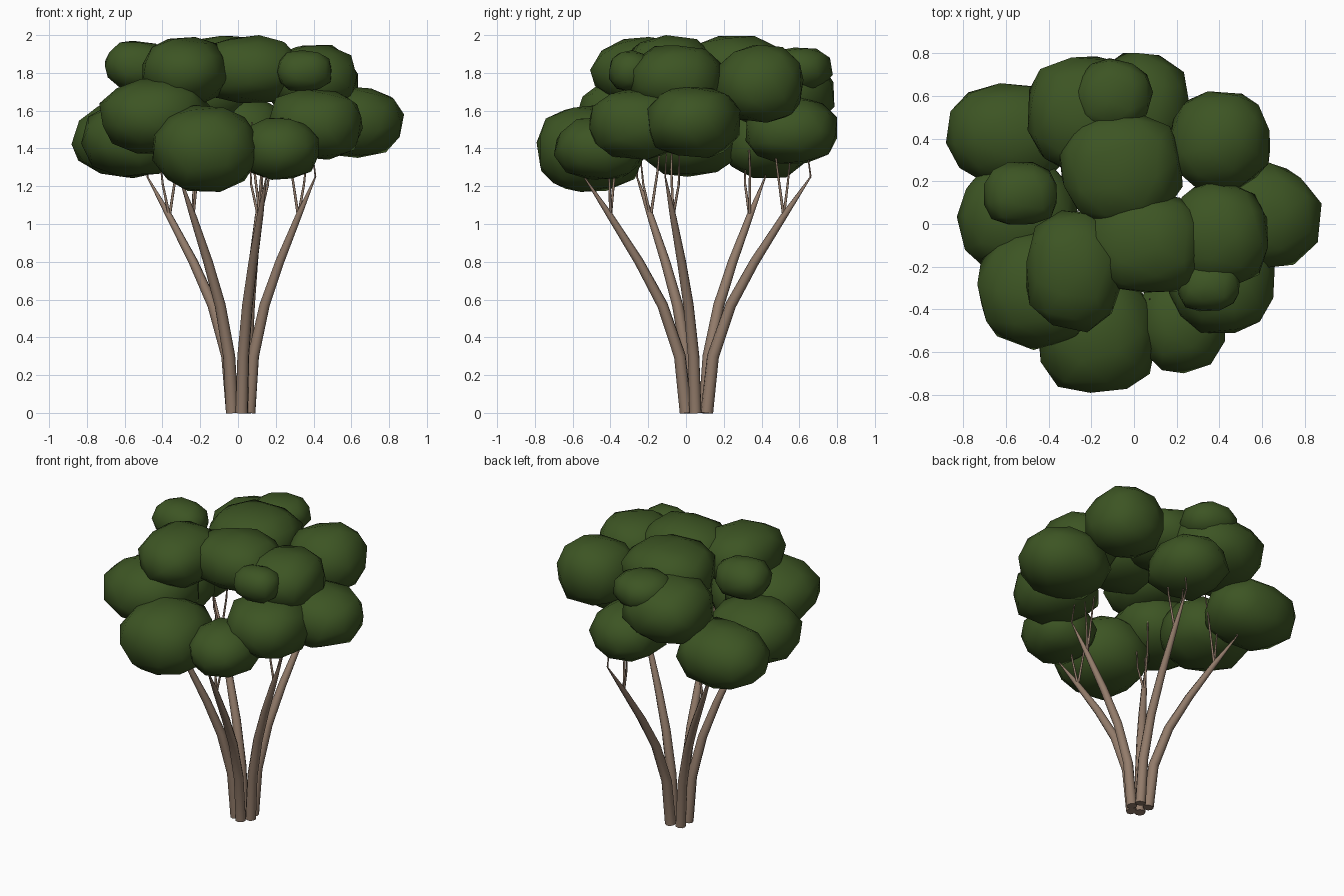
import bpy, bmesh, math, random
from mathutils import Vector, Euler

random.seed(4)
cube = bpy.data.objects.get("Cube")
if cube:
    bpy.data.objects.remove(cube)


def material(name, rgb):
    m = bpy.data.materials.new(name)
    m.use_nodes = True
    m.diffuse_color = (*rgb, 1)
    bsdf = m.node_tree.nodes["Principled BSDF"]
    bsdf.inputs["Base Color"].default_value = (*rgb, 1)
    bsdf.inputs["Roughness"].default_value = 0.9
    return m


LEAF = material("leaf green", (0.046, 0.09, 0.017))
BARK = material("bark brown", (0.29, 0.2, 0.145))


def smooth(ob, degrees):
    bpy.ops.object.select_all(action='DESELECT')
    ob.select_set(True)
    bpy.context.view_layer.objects.active = ob
    bpy.ops.object.shade_smooth_by_angle(angle=math.radians(degrees))


def leaf_clump(name, centre, radii):
    """Low-poly, slightly boxy and irregular ellipsoid."""
    bm = bmesh.new()
    bmesh.ops.create_icosphere(bm, subdivisions=2, radius=1)
    turn = Euler([random.uniform(0, math.pi) for _ in range(3)]).to_matrix()
    for v in bm.verts:
        p = turn @ v.co
        p = Vector([math.copysign(abs(q) ** 0.87, q) for q in p])
        p *= random.uniform(0.96, 1.06)
        p.z = max(-1, min(1, p.z))
        v.co = Vector([c + r * q for c, r, q in zip(centre, radii, p)])
    mesh = bpy.data.meshes.new(name)
    bm.to_mesh(mesh)
    bm.free()
    mesh.materials.append(LEAF)
    ob = bpy.data.objects.new(name, mesh)
    bpy.context.collection.objects.link(ob)
    smooth(ob, 50)


def tube(name, points, radii):
    """Tapered branch along a path."""
    cu = bpy.data.curves.new(name, 'CURVE')
    cu.dimensions = '3D'
    cu.bevel_depth = 1
    cu.bevel_resolution = 2
    cu.use_fill_caps = True
    sp = cu.splines.new('POLY')
    sp.points.add(len(points) - 1)
    for sp_point, p, r in zip(sp.points, points, radii):
        sp_point.co = (*p, 1)
        sp_point.radius = r
    cu.materials.append(BARK)
    ob = bpy.data.objects.new(name, cu)
    bpy.context.collection.objects.link(ob)
    bpy.ops.object.select_all(action='DESELECT')
    ob.select_set(True)
    bpy.context.view_layer.objects.active = ob
    bpy.ops.object.convert(target='MESH')
    smooth(bpy.context.object, 50)


# Foliage: lower ring, then crown
CLUMPS = {
    "lower_front_clump": ((-0.17, -0.51, 1.4), (0.28, 0.29, 0.23)),
    "lower_front_left_clump": ((0.22, -0.46, 1.4), (0.21, 0.23, 0.17)),
    "mid_front_left_clump": ((0.41, -0.26, 1.53), (0.26, 0.26, 0.19)),
    "lower_left_clump": ((0.59, 0.04, 1.54), (0.28, 0.25, 0.19)),
    "lower_back_right_clump": ((-0.58, 0.42, 1.44), (0.29, 0.24, 0.2)),
    "mid_front_right_clump": ((-0.44, -0.3, 1.57), (0.29, 0.28, 0.2)),
    "lower_right_clump": ((-0.54, 0.03, 1.45), (0.28, 0.26, 0.2)),
    "lower_back_clump": ((0.03, 0.55, 1.5), (0.23, 0.25, 0.18)),
    "crown_front_right_clump": ((-0.28, -0.22, 1.81), (0.23, 0.28, 0.18)),
    "crown_front_clump": ((0.06, -0.09, 1.82), (0.28, 0.24, 0.18)),
    "crown_left_clump": ((0.4, -0.05, 1.77), (0.24, 0.25, 0.18)),
    "crown_small_left_clump": ((0.35, -0.29, 1.81), (0.15, 0.12, 0.11)),
    "crown_back_left_clump": ((0.4, 0.39, 1.74), (0.24, 0.24, 0.21)),
    "crown_back_clump": ((-0.22, 0.51, 1.7), (0.29, 0.28, 0.2)),
    "crown_small_back_clump": ((-0.1, 0.6, 1.82), (0.18, 0.17, 0.12)),
    "crown_centre_clump": ((-0.06, 0.26, 1.83), (0.29, 0.27, 0.17)),
    "crown_small_right_clump": ((-0.53, 0.14, 1.84), (0.18, 0.15, 0.13)),
}
for name, (centre, radii) in CLUMPS.items():
    leaf_clump(name, centre, radii)

# Stems: base, tip; all share one outward bend and taper
STEMS = {
    "front_stem": ((0.02, 0.0), (0.15, -0.54)),
    "front_right_stem": ((-0.03, 0.02), (-0.31, -0.26)),
    "left_stem": ((0.06, 0.05), (0.41, -0.11)),
    "back_right_stem": ((-0.03, 0.1), (-0.48, 0.42)),
    "back_stem": ((0.04, 0.11), (0.13, 0.66)),
}
BEND = [(0, 0, 0.034), (0.3, 0.06, 0.032), (0.57, 0.23, 0.029),
        (0.8, 0.46, 0.025), (1.04, 0.74, 0.018), (1.25, 1, 0.004)]
for name, (base, tip) in STEMS.items():
    base, tip = Vector((*base, 0)), Vector((*tip, 0))
    path = [base.lerp(tip, f) + Vector((0, 0, z)) for z, f, _ in BEND]
    tube(name, path, [r for _, _, r in BEND])
    # Thin twigs rising into the foliage from the fork
    fork = path[-2]
    out = (tip - base).normalized()
    side = Vector((-out.y, out.x, 0))
    for i, (s, o, h) in enumerate([(0.05, 0.03, 0.34), (-0.03, -0.06, 0.5)]):
        end = fork + side * s + out * o + Vector((0, 0, h))
        mid = fork.lerp(end, 0.5) + side * s * 0.3
        tube(f"{name}_twig_{i + 1}", [fork, mid, end], [0.008, 0.006, 0.003])
    top = path[-1]
    tube(name + "_tip_twig", [top, top - out * 0.02 + Vector((0, 0, 0.15))],
         [0.005, 0.003])
